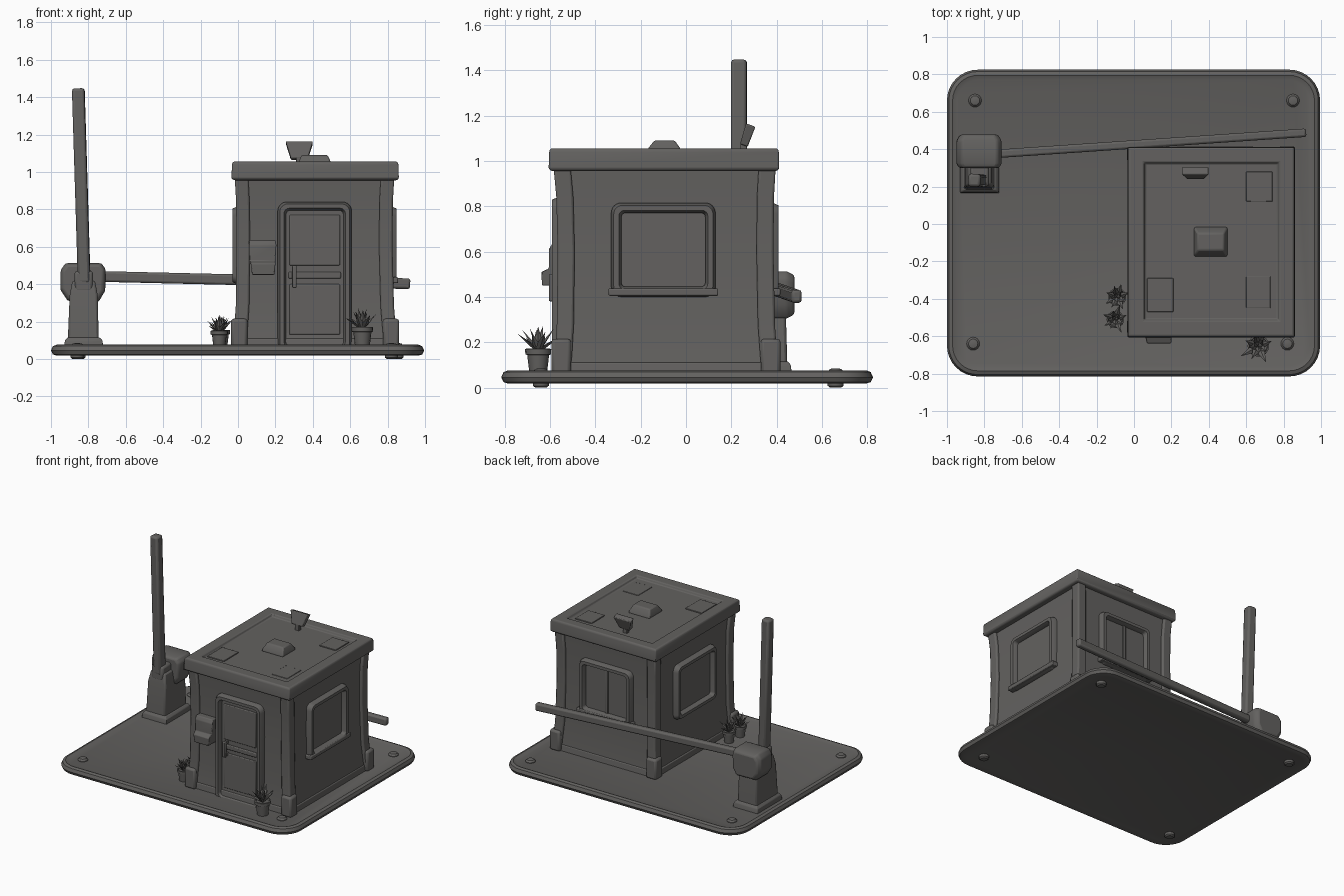
import bpy, bmesh, math, random
from mathutils import Vector, Matrix

if "Cube" in bpy.data.objects:
    bpy.data.objects.remove(bpy.data.objects["Cube"])

random.seed(4)
mat = bpy.data.materials.new("dark_warm_grey")
mat.diffuse_color = (0.125, 0.121, 0.116, 1)
mat.use_nodes = True
mat.node_tree.nodes["Principled BSDF"].inputs["Base Color"].default_value = mat.diffuse_color


def finish(name, bm, bevel=0.0, seg=2, angle=35):
    bmesh.ops.recalc_face_normals(bm, faces=bm.faces)
    me = bpy.data.meshes.new(name)
    bm.to_mesh(me)
    bm.free()
    ob = bpy.data.objects.new(name, me)
    bpy.context.collection.objects.link(ob)
    me.materials.append(mat)
    if bevel:
        m = ob.modifiers.new("bevel", 'BEVEL')
        m.width, m.segments, m.limit_method = bevel, seg, 'ANGLE'
        m.angle_limit = math.radians(30)
    bpy.ops.object.select_all(action='DESELECT')
    ob.select_set(True)
    bpy.context.view_layer.objects.active = ob
    bpy.ops.object.shade_smooth_by_angle(angle=math.radians(angle))
    return ob


def loft(name, rings, bevel=0.0, seg=2, angle=35, closed=False):
    """Skin a list of equal-length point rings; cap ends unless closed."""
    bm = bmesh.new()
    vs = [[bm.verts.new(p) for p in r] for r in rings]
    n = len(vs[0])
    pairs = list(zip(vs, vs[1:])) + ([(vs[-1], vs[0])] if closed else [])
    for a, b in pairs:
        for i in range(n):
            j = (i + 1) % n
            bm.faces.new((a[i], a[j], b[j], b[i]))
    if not closed:
        bm.faces.new(vs[0])
        bm.faces.new(vs[-1])
    return finish(name, bm, bevel, seg, angle)


def rect(x0, x1, y0, y1, z):
    return [(x0, y0, z), (x1, y0, z), (x1, y1, z), (x0, y1, z)]


def box(name, x0, x1, y0, y1, z0, z1, bevel=0.008, mtx=None):
    ob = loft(name, [rect(x0, x1, y0, y1, z0), rect(x0, x1, y0, y1, z1)], bevel)
    if mtx:
        ob.matrix_world = mtx
    return ob


def rounded(x0, x1, y0, y1, r, n=6):
    pts = []
    for cx, cy, a0 in ((x1 - r, y1 - r, 0), (x0 + r, y1 - r, 90), (x0 + r, y0 + r, 180), (x1 - r, y0 + r, 270)):
        for i in range(n + 1):
            a = math.radians(a0 + 90 * i / n)
            pts.append((cx + r * math.cos(a), cy + r * math.sin(a)))
    return pts


def beam(name, p0, p1, w, d, bevel=0.012):
    p0, p1 = Vector(p0), Vector(p1)
    ob = box(name, -w / 2, w / 2, -d / 2, d / 2, 0, (p1 - p0).length, bevel)
    ob.matrix_world = Matrix.Translation(p0) @ (p1 - p0).to_track_quat('Z', 'Y').to_matrix().to_4x4()
    return ob


def lathe(name, x, y, prof, n=16):
    return loft(name, [[(x + r * math.cos(2 * math.pi * i / n), y + r * math.sin(2 * math.pi * i / n), z)
                        for i in range(n)] for r, z in prof])


# base slab with a fat rounded edge
def slab_ring(inset, z):
    return [(x, y, z) for x, y in rounded(-1 + inset, 0.995 - inset, -0.815 + inset, 0.825 - inset, 0.165 - inset, 8)]


loft("base_slab", [slab_ring(i, z) for i, z in (
    (0.06, 0.026), (0.03, 0.018), (0.01, 0.024), (0, 0.045), (0.01, 0.068), (0.03, 0.076), (0.055, 0.066))])

# corner bolts, seen above and as feet below
for i, (x, y) in enumerate(((-0.85, 0.66), (0.85, 0.66), (-0.86, -0.64), (0.82, -0.64))):
    lathe(f"bolt_{i}", x, y, [(0.025, 0), (0.035, 0.008), (0.035, 0.07), (0.025, 0.082), (0.01, 0.085)])

# booth walls and corner posts follow the same flared outline: z, x0, x1, y0, y1
prof = [(0.06, -0.03, 0.857, -0.588, 0.41), (0.14, -0.022, 0.846, -0.578, 0.402), (0.28, -0.012, 0.834, -0.57, 0.392),
        (0.6, -0.008, 0.826, -0.566, 0.386), (0.84, -0.01, 0.828, -0.572, 0.388), (0.98, -0.018, 0.836, -0.585, 0.396)]
g = 0.02
loft("booth_walls", [rect(a + g, b - g, c + g, d - g, z) for z, a, b, c, d in prof])
for sx in (0, 1):
    for sy in (0, 1):
        rings = []
        for z, a, b, c, d in prof:
            xs = (b - 0.072, b) if sx else (a, a + 0.072)
            ys = (d - 0.075, d) if sy else (c, c + 0.075)
            rings.append(rect(*xs, *ys, z))
        loft(f"corner_post_{sx}{sy}", rings, 0.01)
        x0, y0 = (0.775 if sx else -0.037), (0.33 if sy else -0.594)
        box(f"post_foot_{sx}{sy}", x0, x0 + 0.087, y0, y0 + 0.087, 0.06, 0.215, 0.015)
# skirting and top trim
loft("skirting", [rect(-0.018, 0.843, -0.575, 0.398, 0.06), rect(-0.012, 0.836, -0.568, 0.39, 0.11)], 0.006)

# roof: rim with shallow sunken deck
loft("roof", [rect(-0.02, 0.85, -0.592, 0.4, 0.955), rect(-0.035, 0.86, -0.606, 0.411, 0.965),
              rect(-0.032, 0.857, -0.603, 0.409, 1.045), rect(-0.025, 0.85, -0.596, 0.402, 1.055),
              rect(0.052, 0.778, -0.518, 0.332, 1.055), rect(0.062, 0.768, -0.508, 0.322, 1.035)], 0.006)
box("roof_patch_back", 0.6, 0.74, 0.12, 0.28, 1.03, 1.042, 0.003)
box("roof_patch_front", 0.07, 0.21, -0.47, -0.29, 1.03, 1.042, 0.003)
box("roof_patch_side", 0.6, 0.73, -0.45, -0.28, 1.03, 1.039, 0.003)
# roof vent
loft("roof_vent", [rect(0.32, 0.5, -0.175, -0.015, 1.03), rect(0.322, 0.498, -0.172, -0.02, 1.048),
                   rect(0.34, 0.48, -0.14, -0.05, 1.09)], 0.008)
# roof floodlight, leaning back
lamp = loft("roof_lamp", [rect(-0.045, 0.045, -0.018, 0.018, 0), rect(-0.073, 0.073, -0.024, 0.02, 0.095)], 0.006)
lamp.matrix_world = Matrix.Translation((0.328, 0.255, 1.068)) @ Matrix.Rotation(math.radians(-20), 4, 'X')
box("lamp_bracket", 0.31, 0.345, 0.24, 0.27, 1.03, 1.085, 0.004)


# windows: drawn in local x (along wall), z up, -y outwards
def rail(name, x0, x1, z0, z1, r, w, y_in, y_out, mtx):
    h = (y_out - y_in)
    steps = ((0, 0), (0, 0.6), (w * 0.25, 1), (w * 0.75, 1), (w, 0.6), (w, 0))
    rings = [[(x, -(y_in + h * t), z) for x, z in rounded(x0 + i, x1 - i, z0 + i, z1 - i, r - i * 0.6)]
             for i, t in steps]
    loft(name, rings, closed=True, angle=50).matrix_world = mtx


def wall(x, y, deg):
    return Matrix.Translation((x, y, 0)) @ Matrix.Rotation(math.radians(deg), 4, 'Z')


sides = {"right": (wall(0.806, -0.1, 90), 0.23), "left": (wall(0.012, -0.1, -90), 0.24),
         "back": (wall(0.405, 0.366, 180), 0.22)}
for side, (m, hw) in sides.items():
    rail(f"{side}_window_frame", -hw, hw, 0.4, 0.815, 0.045, 0.045, -0.02, 0.042, m)
    box(f"{side}_window_pane", -hw + 0.03, hw - 0.03, -0.008, 0.02, 0.43, 0.79, 0.002, m)
    if side != "left":
        box(f"{side}_window_sill", -hw - 0.012, hw + 0.012, -0.05, 0.02, 0.405, 0.437, 0.006, m)
box("back_window_mullion", -0.012, 0.012, -0.016, 0.02, 0.43, 0.79, 0.004, sides["back"][0])

# door on the front
front = wall(0, -0.546, 0)
rail("door_frame", 0.212, 0.608, 0.03, 0.84, 0.05, 0.045, -0.02, 0.045, front)
box("door", 0.245, 0.575, -0.012, 0.03, 0.07, 0.81, 0.003, front)
box("door_upper_panel", 0.275, 0.545, -0.02, 0.02, 0.5, 0.77, 0.006, front)
box("door_mid_rail", 0.27, 0.55, -0.024, 0.02, 0.43, 0.465, 0.006, front)
box("door_lower_panel", 0.275, 0.545, -0.02, 0.02, 0.13, 0.4, 0.006, front)
beam("door_handle", (0.302, -0.595, 0.38), (0.302, -0.595, 0.5), 0.024, 0.02, 0.006)
for z in (0.395, 0.485):
    box("handle_mount", 0.293, 0.311, -0.6, -0.55, z - 0.012, z + 0.012, 0.003)

# letter box left of the door
loft("letter_box", [rect(0.075, 0.195, -0.635, -0.54, 0.45), rect(0.068, 0.2, -0.638, -0.54, 0.51),
                    rect(0.06, 0.2, -0.605, -0.54, 0.525), rect(0.06, 0.205, -0.605, -0.54, 0.61),
                    rect(0.06, 0.2, -0.59, -0.54, 0.635)], 0.005)

# barrier pedestal
loft("pedestal_foot", [rect(-0.93, -0.72, 0.165, 0.467, 0.06), rect(-0.925, -0.725, 0.17, 0.462, 0.1),
                       rect(-0.91, -0.74, 0.182, 0.45, 0.115)], 0.005)
loft("pedestal_body", [rect(-0.91, -0.745, 0.185, 0.447, 0.1), rect(-0.9, -0.75, 0.195, 0.44, 0.34),
                       rect(-0.885, -0.765, 0.21, 0.43, 0.42)], 0.012)
head = [(-0.91, 0.31), (-0.95, 0.37), (-0.948, 0.475), (-0.922, 0.512), (-0.73, 0.512), (-0.708, 0.48),
        (-0.71, 0.365), (-0.745, 0.305)]
cx, cz = -0.83, 0.41
loft("barrier_head", [[(cx + (x - cx) * s, y, cz + (z - cz) * s) for x, z in head]
                      for y, s in ((0.3, 0.9), (0.325, 1), (0.445, 1), (0.478, 0.84))], 0.01)
box("arm_bracket", -0.875, -0.775, 0.2, 0.32, 0.36, 0.47, 0.015)

# lowered and raised barrier arms
beam("lowered_arm", (-0.78, 0.372, 0.442), (0.92, 0.488, 0.402), 0.045, 0.057)
beam("raised_arm", (-0.822, 0.232, 0.405), (-0.854, 0.234, 1.447), 0.068, 0.066, 0.014)


# potted plants
def plant(name, x, y, s):
    b = 0.065
    lathe(name + "_pot", x, y, [(r * s, b + z * s) for r, z in (
        (0.037, 0), (0.046, 0.075), (0.054, 0.077), (0.055, 0.1), (0.047, 0.102), (0.044, 0.09))])
    bm = bmesh.new()
    for i in range(13):
        a = i * 2.4
        tilt = 0.12 + 0.9 * i / 13
        length = s * random.uniform(0.09, 0.125)
        m = (Matrix.Translation((x, y, b + 0.085 * s)) @ Matrix.Rotation(a, 4, 'Z')
             @ Matrix.Rotation(tilt, 4, 'Y'))
        rings = [[bm.verts.new(m @ Vector((dx * w, dy * w, z * length))) for dx, dy in
                  ((0.4, 0), (0, 1), (-0.4, 0), (0, -1))] for w, z in ((0.008 * s, 0), (0.017 * s, 0.45))]
        tip = bm.verts.new(m @ Vector((0.008 * s, 0, length)))
        for k in range(4):
            j = (k + 1) % 4
            bm.faces.new((rings[0][k], rings[0][j], rings[1][j], rings[1][k]))
            bm.faces.new((rings[1][k], rings[1][j], tip))
    finish(name + "_leaves", bm)


plant("left_plant_back", -0.09, -0.39, 0.88)
plant("left_plant_front", -0.1, -0.51, 0.85)
plant("front_plant", 0.665, -0.652, 1.05)
